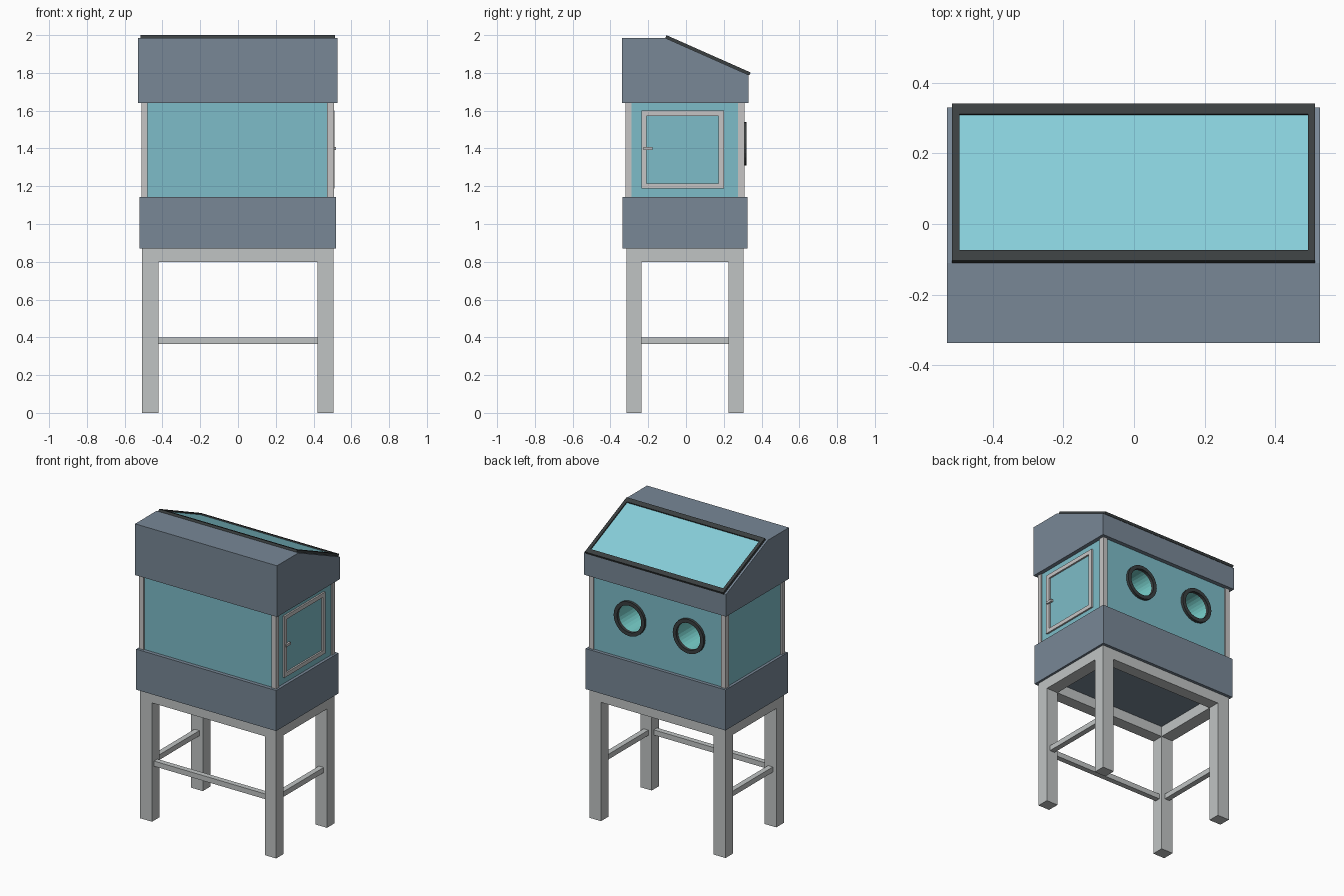
import bpy, bmesh, math
from mathutils import Matrix, Vector

if "Cube" in bpy.data.objects:
    bpy.data.objects.remove(bpy.data.objects["Cube"])


def mat(name, hexcol):
    lin = []
    for i in (0, 2, 4):
        c = int(hexcol[i:i + 2], 16) / 255
        lin.append(c / 12.92 if c <= 0.04045 else ((c + 0.055) / 1.055) ** 2.4)
    m = bpy.data.materials.new(name)
    m.diffuse_color = (*lin, 1)
    m.use_nodes = True
    m.node_tree.nodes["Principled BSDF"].inputs["Base Color"].default_value = m.diffuse_color
    return m


SLATE = mat("slate_panel", "788796")
GREY = mat("stand_grey", "C0C4C4")
POST = mat("post_grey", "C6C5C5")
GLASS = mat("cabinet_glass", "7DBCC8")
SKY = mat("roof_glass", "87CED9")
DARK = mat("dark_trim", "3A3F40")
TEAL = mat("port_teal", "79D2CE")


def finish(name, bm, m):
    bmesh.ops.recalc_face_normals(bm, faces=bm.faces)
    me = bpy.data.meshes.new(name)
    bm.to_mesh(me)
    bm.free()
    me.materials.append(m)
    ob = bpy.data.objects.new(name, me)
    bpy.context.collection.objects.link(ob)
    return ob


def box(name, x, y, z, m):
    """Box from (min, max) pairs."""
    bm = bmesh.new()
    bmesh.ops.create_cube(bm, size=1)
    for v in bm.verts:
        v.co = [p[0] + (c + 0.5) * (p[1] - p[0]) for c, p in zip(v.co, (x, y, z))]
    return finish(name, bm, m)


def prism(name, pts, x0, x1, m):
    """Extrude a (y, z) outline along x."""
    bm = bmesh.new()
    f = bm.faces.new([bm.verts.new((x0, y, z)) for y, z in pts])
    r = bmesh.ops.extrude_face_region(bm, geom=[f])
    vs = [g for g in r["geom"] if isinstance(g, bmesh.types.BMVert)]
    bmesh.ops.translate(bm, verts=vs, vec=(x1 - x0, 0, 0))
    return finish(name, bm, m)


def lathe(name, prof, cx, cz, m, closed, n=28):
    """Revolve a (radius, y) profile about a y-parallel axis."""
    bm = bmesh.new()
    rings = [[bm.verts.new((cx + r * math.cos(2 * math.pi * i / n), y,
                            cz + r * math.sin(2 * math.pi * i / n)))
              for i in range(n)] for r, y in prof]
    for k in range(len(rings) if closed else len(rings) - 1):
        a, b = rings[k], rings[(k + 1) % len(rings)]
        for i in range(n):
            j = (i + 1) % n
            bm.faces.new((a[i], a[j], b[j], b[i]))
    if not closed:
        bm.faces.new(rings[-1])
    return finish(name, bm, m)


# Stand: legs, top rails, stretchers on the front and both sides
XL, XR, YF, YB = (-0.508, -0.42), (0.42, 0.505), (-0.315, -0.235), (0.225, 0.305)
for xn, x in (("left", XL), ("right", XR)):
    for yn, y in (("front", YF), ("back", YB)):
        box(f"{yn}_{xn}_leg", x, y, (0, 0.87), GREY)
    box(f"{xn}_top_rail", x, (YF[1], YB[0]), (0.8, 0.87), GREY)
    c = sum(x) / 2
    box(f"{xn}_stretcher", (c - 0.018, c + 0.018), (YF[1], YB[0]), (0.365, 0.4), GREY)
for yn, y in (("front", YF), ("back", YB)):
    box(f"{yn}_top_rail", (XL[1], XR[0]), y, (0.8, 0.87), GREY)
box("front_stretcher", (XL[1], XR[0]), (-0.293, -0.257), (0.365, 0.4), GREY)

# Lower tray
box("lower_tray", (-0.522, 0.52), (-0.337, 0.325), (0.87, 1.143), SLATE)

# Glass cabinet with two port holes cut in the back
PORTS, PZ = (0.2, -0.24), 1.425
glass = box("cabinet_glass_box", (-0.503, 0.5), (-0.312, 0.302), (1.14, 1.65), GLASS)
cutters = []
for px in PORTS:
    bm = bmesh.new()
    bmesh.ops.create_cone(bm, cap_ends=True, segments=28, radius1=0.1, radius2=0.1, depth=0.4,
                          matrix=Matrix.Translation((px, 0.3, PZ)) @ Matrix.Rotation(math.pi / 2, 4, 'X'))
    cut = finish("port_cutter", bm, GLASS)
    cut.hide_render = True
    mod = glass.modifiers.new("port_hole", 'BOOLEAN')
    mod.operation = 'DIFFERENCE'
    mod.solver = 'EXACT'
    mod.object = cut
    cutters.append(cut)
bpy.context.view_layer.update()
baked = bpy.data.meshes.new_from_object(glass.evaluated_get(bpy.context.evaluated_depsgraph_get()))
glass.modifiers.clear()
glass.data = baked
for cut in cutters:
    bpy.data.objects.remove(cut)

# Port rings and inner sleeves
for side, px in zip(("right", "left"), PORTS):
    lathe(f"{side}_port_ring", [(0.115, 0.298), (0.115, 0.32), (0.09, 0.32), (0.09, 0.298)],
          px, PZ, DARK, True)
    sleeve = lathe(f"{side}_port_sleeve", [(0.091, 0.312), (0.091, 0.11)], px, PZ, TEAL, False)
    sleeve.data.flip_normals()

# Corner posts
for xn, x in (("left", (-0.512, -0.478)), ("right", (0.472, 0.507))):
    for yn, y in (("front", (-0.32, -0.288)), ("back", (0.275, 0.309))):
        box(f"{yn}_{xn}_post", x, y, (1.14, 1.65), POST)

# Door frame and latch on the right side
dx, t = (0.495, 0.511), 0.027
y0, y1, z0, z1 = -0.235, 0.2, 1.187, 1.6
box("door_bottom_rail", dx, (y0, y1), (z0, z0 + t), POST)
box("door_top_rail", dx, (y0, y1), (z1 - t, z1), POST)
box("door_front_stile", dx, (y0, y0 + t), (z0 + t, z1 - t), POST)
box("door_back_stile", dx, (y1 - t, y1), (z0 + t, z1 - t), POST)
box("door_latch", (0.505, 0.519), (-0.225, -0.178), (1.392, 1.408), POST)

# Sloped hood
A, B = Vector((0, -0.11, 1.985)), Vector((0, 0.33, 1.79))
prism("hood", [(-0.338, 1.64), (0.33, 1.64), (B.y, B.z), (A.y, A.z), (-0.338, 1.985)],
      -0.53, 0.527, SLATE)

# Roof window lying on the slope
d = (B - A).normalized()
n = Vector((0, -d.z, d.y))
L = (B - A).length


def slab(name, x0, x1, s0, s1, h0, h1, m):
    pts = [A + d * s + n * h for s, h in ((s0, h0), (s1, h0), (s1, h1), (s0, h1))]
    prism(name, [(p.y, p.z) for p in pts], x0, x1, m)


w, H = 0.033, 0.016
slab("window_upper_rail", -0.516, 0.514, 0, w, 0, H, DARK)
slab("window_lower_rail", -0.516, 0.514, L - w + 0.006, L + 0.006, 0, H, DARK)
slab("window_left_rail", -0.516, -0.495, w, L - w + 0.006, 0, H, DARK)
slab("window_right_rail", 0.493, 0.514, w, L - w + 0.006, 0, H, DARK)
slab("window_pane", -0.495, 0.493, w, L - w + 0.006, 0, 0.008, SKY)
